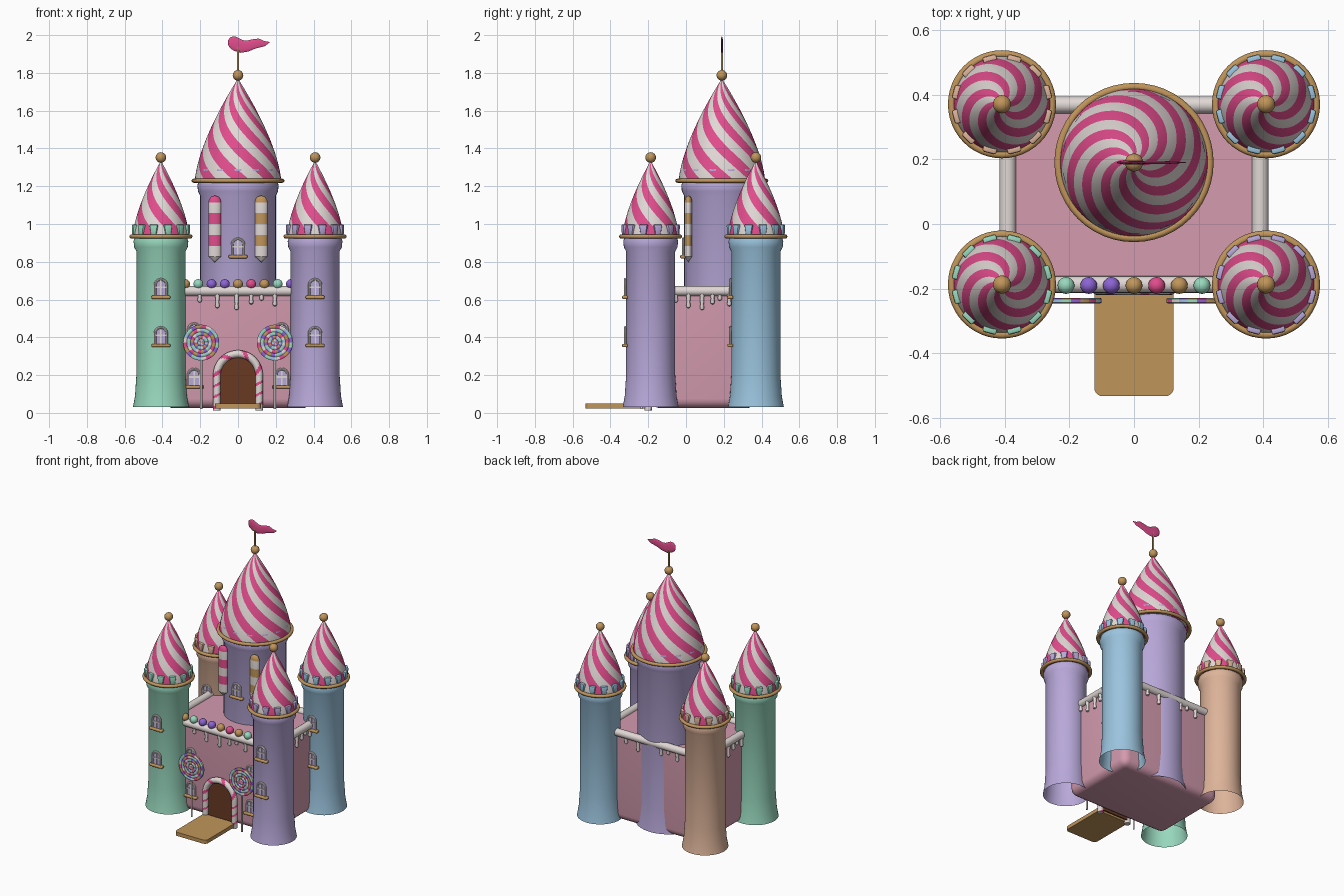
import bpy, bmesh, math
from mathutils import Matrix, Vector

if "Cube" in bpy.data.objects:
    bpy.data.objects.remove(bpy.data.objects["Cube"])

TAU = 2 * math.pi
T = Matrix.Translation
made = []


def material(name, *rgb):
    m = bpy.data.materials.new(name)
    col = [((c / 255 + 0.055) / 1.055) ** 2.4 for c in rgb] + [1]
    m.use_nodes = True
    m.diffuse_color = col
    m.node_tree.nodes["Principled BSDF"].inputs["Base Color"].default_value = col
    return m


mint = material("mint", 152, 216, 190)
lavender = material("lavender", 184, 168, 217)
blue = material("sky blue", 155, 196, 222)
peach = material("peach", 222, 180, 154)
rose = material("wall pink", 212, 155, 175)
white = material("icing white", 224, 216, 213)
pink = material("hot pink", 225, 76, 140)
gold = material("gold", 192, 149, 90)
brown = material("chocolate", 104, 58, 34)
purple = material("grape", 140, 100, 212)


def finish(name, bm, mats, matrix=Matrix()):
    me = bpy.data.meshes.new(name)
    bm.to_mesh(me)
    bm.free()
    for m in mats:
        me.materials.append(m)
    ob = bpy.data.objects.new(name, me)
    ob.matrix_world = matrix
    bpy.context.scene.collection.objects.link(ob)
    made.append(ob)
    return ob


def skin(bm, rings, rule):
    """Bridge consecutive closed rings; rule gives the material of each face."""
    vs = [[bm.verts.new(p) for p in ring] for ring in rings]
    n = len(vs[0])
    for i in range(len(vs) - 1):
        for j in range(n):
            k = (j + 1) % n
            f = bm.faces.new((vs[i][j], vs[i][k], vs[i + 1][k], vs[i + 1][j]))
            f.material_index = rule(i, j)
    return vs


def lathe(name, profile, mats, matrix, segs=32, rule=lambda i, j: 0, twist=0):
    bm = bmesh.new()
    rings = [[(r * math.cos(TAU * j / segs + twist * i), r * math.sin(TAU * j / segs + twist * i), z)
              for j in range(segs)] for i, (r, z) in enumerate(profile)]
    skin(bm, rings, rule)
    bmesh.ops.remove_doubles(bm, verts=bm.verts, dist=0.00001)
    return finish(name, bm, mats, matrix)


def sweep(name, path, radii, mats, matrix, segs=10, depth=1, rule=lambda i, j: 0):
    """Tube along a path of (x, z) points, squashed in y by depth."""
    bm, rings, last = bmesh.new(), [], len(path) - 1
    for i, (x, z) in enumerate(path):
        a, b = path[max(i - 1, 0)], path[min(i + 1, last)]
        t = Vector((b[0] - a[0], b[1] - a[1])).normalized()
        r = radii[i] if isinstance(radii, list) else radii
        rings.append([(x - t.y * r * math.cos(TAU * j / segs), depth * r * math.sin(TAU * j / segs),
                       z + t.x * r * math.cos(TAU * j / segs)) for j in range(segs)])
    vs = skin(bm, rings, rule)
    for end in (vs[0], vs[-1]):
        bm.faces.new(end)
    bmesh.ops.recalc_face_normals(bm, faces=bm.faces)
    return finish(name, bm, mats, matrix)


def ball(name, r, mat, *loc):
    bm = bmesh.new()
    bmesh.ops.create_uvsphere(bm, u_segments=20, v_segments=12, radius=r)
    return finish(name, bm, [mat], T(loc))


def box(name, size, mat, loc, bevel=0.0, pick=lambda e: True):
    bm = bmesh.new()
    bmesh.ops.create_cube(bm, size=1, matrix=Matrix.Diagonal((*size, 1)))
    if bevel:
        bmesh.ops.bevel(bm, geom=[e for e in bm.edges if pick(e)], offset=bevel, segments=5,
                        profile=0.5, affect='EDGES')
    return finish(name, bm, [mat], T(loc))


def rod(name, r, a, b, mat):
    a, b = Vector(a), Vector(b)
    turn = (b - a).to_track_quat('Z', 'Y').to_matrix().to_4x4()
    return lathe(name, [(0, 0), (r, 0), (r, (b - a).length), (0, (b - a).length)], [mat], T(a) @ turn, 16)


def arch(w, h, n):
    """Upright arch outline: straight legs of height h - w, then a half circle."""
    legs = [(-w, (h - w) * i / n) for i in range(n)]
    top = [(-w * math.cos(math.pi * i / n), h - w + w * math.sin(math.pi * i / n)) for i in range(n + 1)]
    return legs + top + [(-x, z) for x, z in reversed(legs)]


def plate(name, outline, mat, matrix, thick=0.008):
    bm = bmesh.new()
    f = bm.faces.new([bm.verts.new((x, 0, z)) for x, z in outline])
    ext = bmesh.ops.extrude_face_region(bm, geom=[f])
    bmesh.ops.translate(bm, vec=(0, -thick, 0), verts=[v for v in ext["geom"] if isinstance(v, bmesh.types.BMVert)])
    bmesh.ops.recalc_face_normals(bm, faces=bm.faces)
    return finish(name, bm, [mat], matrix)


def window(x, y, z):
    at = T((x, y, z))
    plate("window_pane", arch(0.03, 0.085, 8), lavender, at)
    sweep("window_frame", arch(0.031, 0.087, 8), 0.007, [white], at @ T((0, -0.007, 0)), 8)
    box("window_mullion", (0.008, 0.008, 0.08), white, (x, y - 0.01, z + 0.04))
    box("window_crossbar", (0.056, 0.008, 0.008), white, (x, y - 0.01, z + 0.045))
    box("window_sill", (0.1, 0.03, 0.018), gold, (x, y - 0.008, z - 0.008), 0.007)


def tower(name, x, y, r, top, colour, foot, rim, roof_h, arms, turn, teeth, tooth_r):
    at = T((x, y, 0))
    lathe(name + "_shaft", [(foot, 0.03), (r + (foot - r) * 0.4, 0.09), (r, 0.2), (r, top - 0.075),
                            (r + 0.012, top - 0.052), (r + 0.015, top - 0.02), (r + 0.008, top)], [colour], at, 48)
    # Ring under the roof
    lathe(name + "_rim", [(rim - 0.012 + 0.012 * math.cos(a), top + 0.004 + 0.011 * math.sin(a))
                          for a in (TAU * i / 12 for i in range(13))], [gold], at, 48)
    # Swirled roof: twisted rings with alternating stripes
    n = 28
    base = rim - 0.018
    prof = [(0, top)] + [(base * (1 - (i / n) ** 1.5), top + 0.005 + roof_h * i / n) for i in range(n + 1)]
    lathe(name + "_roof", prof, [pink, white], at, arms * 8, lambda i, j: (j // 4) % 2, -turn / n)
    ball(name + "_finial", 0.028, gold, x, y, top + roof_h + 0.022)
    # Icing teeth around the roof foot, wider at the top
    bm = bmesh.new()
    for k in range(teeth):
        geo = bmesh.ops.create_cube(bm, size=1)["verts"]
        for v in geo:
            s = 1 if v.co.z > 0 else 0.65
            v.co = (v.co.x * 0.024 + tooth_r, v.co.y * 0.046 * s, v.co.z * 0.055)
        bmesh.ops.transform(bm, verts=geo, matrix=T((0, 0, top + 0.04)) @ Matrix.Rotation(TAU * (k + 0.5) / teeth, 4, 'Z'))
    bmesh.ops.bevel(bm, geom=list(bm.edges), offset=0.007, segments=2, profile=0.5, affect='EDGES')
    finish(name + "_teeth", bm, [colour], at)


# Towers
for name, x, y, col in (("front_right_tower", -0.408, -0.187, mint), ("front_left_tower", 0.408, -0.187, lavender),
                        ("back_right_tower", -0.408, 0.37, peach), ("back_left_tower", 0.408, 0.37, blue)):
    tower(name, x, y, 0.13, 0.93, col, 0.148, 0.167, 0.4, 6, 2.6, 12, 0.144)
    for z in (0.365, 0.62):
        window(x, y - 0.128, z)
tower("main_tower", 0, 0.19, 0.2, 1.225, lavender, 0.212, 0.246, 0.54, 8, 2.8, 14, 0.209)
window(0, -0.008, 0.835)

# Castle body with rounded corners and lower edge
box("castle_body", (0.78, 0.555, 0.62), rose, (0, 0.092, 0.335), 0.05, lambda e: min(v.co.z for v in e.verts) < 0)

# Icing rolls along the wall tops, with drips
c = [Vector((sx * 0.39, y, 0.645)) for sx, y in ((-1, -0.187), (1, -0.187), (1, 0.368), (-1, 0.368))]
for i in range(4):
    a, b = c[i], c[(i + 1) % 4]
    rod("icing_roll", 0.026, a, b, white)
    for f, d in ((0.24, 0.05), (0.36, 0.08), (0.49, 0.09), (0.59, 0.06), (0.66, 0.04), (0.75, 0.07)):
        p = a.lerp(b, f) + (b - a).normalized().cross(Vector((0, 0, 1))) * 0.008
        lathe("icing_drip", [(0, -d - 0.012), (0.009, -d - 0.007), (0.012, -d + 0.003), (0.009, -d + 0.02), (0.014, 0)],
              [white], T(p), 12)

# Gumballs on the front wall
for i, m in enumerate((gold, mint, purple, purple, gold, pink, gold, mint, purple)):
    ball("gumball", 0.026, m, (i - 4) * 0.07, -0.19, 0.682)

# Doorway, striped candy arch and drawbridge
plate("door", arch(0.1, 0.27, 16), brown, T((0, -0.184, 0.03)))
sweep("door_arch", arch(0.112, 0.3, 40), 0.02, [white, pink], T((0, -0.2, 0.012)), 12,
      rule=lambda i, j: int((i + j) % 12 < 3))
box("drawbridge", (0.245, 0.33, 0.026), gold, (0, -0.367, 0.037), 0.025,
    lambda e: all(v.co.y < 0 for v in e.verts) and abs(e.verts[0].co.z - e.verts[1].co.z) > 0.01)

# Lollipops, wall windows and hanging candy bars on both sides
sweets = [pink, gold, purple, mint, blue, white]
for s, stripe in ((-1, pink), (1, gold)):
    window(s * 0.232, -0.184, 0.145)
    window(s * 0.232, -0.184, 0.385)
    rod("lollipop_stick", 0.006, (s * 0.195, -0.235, 0.02), (s * 0.195, -0.235, 0.36), white)
    half = [(0.095 * i / 20, 0.009 - (0.003 if i % 4 == 0 else 0)) for i in range(21)]
    lathe("lollipop", [(r, -z) for r, z in half] + half[::-1], sweets,
          T((s * 0.195, -0.237, 0.372)) @ Matrix.Rotation(math.pi / 2, 4, 'X'), 60,
          lambda i, j: (j // 3 + 2 * (min(i, 40 - i) // 4)) % 6)
    bar = [(0, 0), (0.012, 0.012), (0.033, 0.03)] + [(0.034, 0.03 + 0.0575 * k) for k in range(1, 6)]
    bar += [(0.03, 0.335), (0.02, 0.347), (0, 0.354)]
    lathe("candy_bar", bar, [white, stripe], T((s * 0.123, 0.012, 0.797)) @ Matrix.Diagonal((1, 0.6, 1, 1)), 20,
          lambda i, j: int(i >= 7 or i in (3, 5)))

# Flagpole and wavy pennant
rod("flagpole", 0.006, (0, 0.19, 1.79), (0, 0.19, 1.95), gold)
sweep("pennant", [(-0.052, 1.972), (-0.045, 1.97), (-0.03, 1.964), (-0.008, 1.95), (0.02, 1.94), (0.05, 1.942),
                  (0.08, 1.952), (0.11, 1.958), (0.14, 1.955), (0.166, 1.962)],
      [0.004, 0.022, 0.033, 0.036, 0.034, 0.029, 0.026, 0.024, 0.014, 0.002], [pink], T((0, 0.19, 0)), 14, 0.17)

# Smooth shading with sharp edges kept
bpy.ops.object.select_all(action='DESELECT')
for ob in made:
    ob.select_set(True)
bpy.context.view_layer.objects.active = made[0]
bpy.ops.object.shade_smooth_by_angle(angle=math.radians(40))
